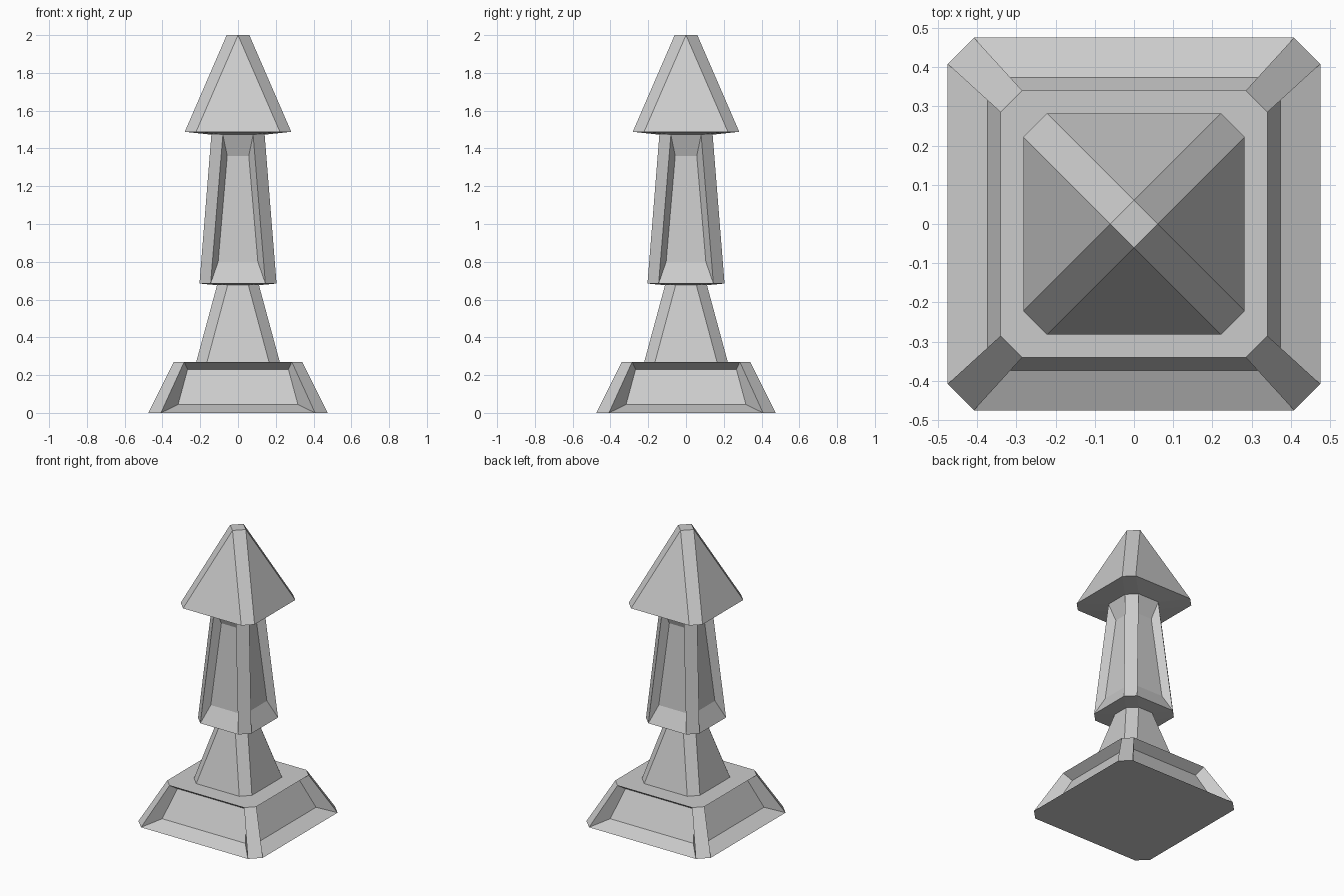
import bpy, bmesh
from mathutils import Matrix, Vector
from math import pi

if "Cube" in bpy.data.objects:
    bpy.data.objects.remove(bpy.data.objects["Cube"])


def ring(bm, half, flat, z):
    """Chamfered square; flat is the half length of each main side."""
    pts = []
    for k in range(4):
        rot = Matrix.Rotation(k * pi / 2, 3, 'Z')
        for x in (-flat, flat):
            pts.append(bm.verts.new(rot @ Vector((x, -half, z))))
    return pts


def recess(bm, a, b, c, d, panel, k):
    """Sunken panel inside quad a-b-c-d; panel = (half width, depth y, z) at bottom and top."""
    (x0, y0, z0), (x1, y1, z1) = panel
    rot = Matrix.Rotation(k * pi / 2, 3, 'Z')
    inner = [bm.verts.new(rot @ Vector(p)) for p in
             ((-x0, -y0, z0), (x0, -y0, z0), (x1, -y1, z1), (-x1, -y1, z1))]
    outer = [a, b, c, d]
    for i in range(4):
        j = (i + 1) % 4
        bm.faces.new((outer[i], outer[j], inner[j], inner[i]))
    bm.faces.new(inner)


def tower_part(name, sections, panels=None, cap_bottom=False, cap_top=False):
    """Loft sections (half, flat, z); panels maps a band index to its recess."""
    panels = panels or {}
    bm = bmesh.new()
    rings = [ring(bm, *s) for s in sections]
    for n, (lo, hi) in enumerate(zip(rings, rings[1:])):
        for i in range(8):
            j = (i + 1) % 8
            quad = (lo[i], lo[j], hi[j], hi[i])
            if n in panels and i % 2 == 0:
                recess(bm, *quad, panels[n], i // 2)
            else:
                bm.faces.new(quad)
    if cap_bottom:
        bm.faces.new(rings[0][::-1])
    if cap_top:
        bm.faces.new(rings[-1])
    bmesh.ops.remove_doubles(bm, verts=bm.verts, dist=1e-4)
    mesh = bpy.data.meshes.new(name)
    bm.to_mesh(mesh)
    bm.free()
    obj = bpy.data.objects.new(name, mesh)
    bpy.context.collection.objects.link(obj)


# Plinth with four sunken panels and a flat top running in to the neck
tower_part("plinth",
           [(0.475, 0.408, 0), (0.34, 0.285, 0.27), (0.221, 0.164, 0.27)],
           {0: ((0.317, 0.374, 0.045), (0.267, 0.28, 0.23))}, cap_bottom=True)

# Tapered neck
tower_part("neck", [(0.221, 0.164, 0.27), (0.111, 0.055, 0.676)])

# Shaft with sloped underside and tall sunken panels
tower_part("shaft",
           [(0.111, 0.055, 0.676), (0.204, 0.145, 0.685), (0.141, 0.08, 1.473)],
           {1: ((0.105, 0.147, 0.8), (0.057, 0.1, 1.36))})

# Pointed roof, its corners meeting in a small diamond
tower_part("roof",
           [(0.141, 0.08, 1.473), (0.282, 0.222, 1.488), (0.06, 0, 2.0)],
           cap_top=False)

# Diamond tip closing the roof
bm = bmesh.new()
bm.faces.new([bm.verts.new(p) for p in
              ((0, -0.06, 2), (0.06, 0, 2), (0, 0.06, 2), (-0.06, 0, 2))])
tip = bpy.data.meshes.new("roof_tip")
bm.to_mesh(tip)
bm.free()
bpy.context.collection.objects.link(bpy.data.objects.new("roof_tip", tip))
